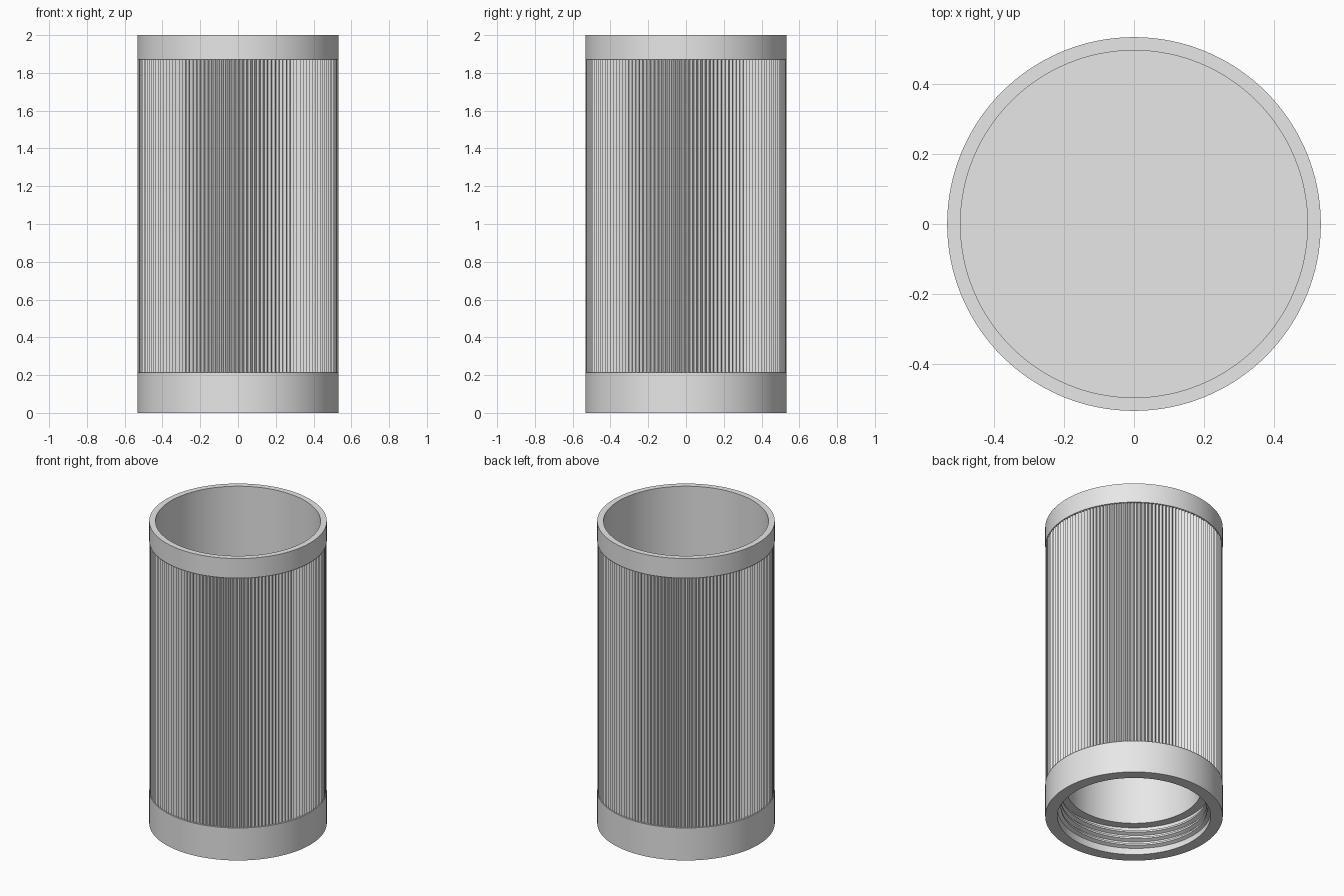
import bpy, bmesh
from math import pi, cos, sin, radians
from mathutils import Vector

if "Cube" in bpy.data.objects:
    bpy.data.objects.remove(bpy.data.objects["Cube"], do_unlink=True)

grey = bpy.data.materials.new("light grey")
grey.use_nodes = True
grey.diffuse_color = (0.8, 0.8, 0.8, 1)
grey.node_tree.nodes["Principled BSDF"].inputs["Base Color"].default_value = grey.diffuse_color


def finish(name, bm, smooth_angle=None):
    mesh = bpy.data.meshes.new(name)
    bm.to_mesh(mesh)
    bm.free()
    mesh.materials.append(grey)
    obj = bpy.data.objects.new(name, mesh)
    bpy.context.collection.objects.link(obj)
    if smooth_angle:
        bpy.ops.object.select_all(action='DESELECT')
        obj.select_set(True)
        bpy.context.view_layer.objects.active = obj
        bpy.ops.object.shade_smooth_by_angle(angle=radians(smooth_angle))
    return obj


def polar(radius, angle, z):
    return Vector((radius * cos(angle), radius * sin(angle), z))


def lathe(name, profile, steps=128):
    bm = bmesh.new()
    verts = [bm.verts.new((r, 0, z)) for r, z in profile]
    edges = [bm.edges.new(pair) for pair in zip(verts, verts[1:])]
    bmesh.ops.spin(bm, geom=verts + edges, cent=(0, 0, 0), axis=(0, 0, 1),
                   angle=2 * pi, steps=steps)
    bmesh.ops.remove_doubles(bm, verts=bm.verts[:], dist=0.0001)
    bmesh.ops.recalc_face_normals(bm, faces=bm.faces[:])
    return finish(name, bm, 30)


OUTER, CUP, SOCKET, BORE = 0.533, 0.495, 0.46, 0.405
GRIP_LOW, GRIP_HIGH, GRIP_ROOT, GRIP_TIP = 0.215, 1.87, 0.515, 0.531

# Tube with plain end bands, a dividing floor, and a stepped bore below
lathe("tube_body", [
    (0, 1.05), (CUP, 1.05), (CUP, 2), (OUTER, 2), (OUTER, GRIP_HIGH),
    (GRIP_ROOT, GRIP_HIGH), (GRIP_ROOT, GRIP_LOW), (OUTER, GRIP_LOW), (OUTER, 0),
    (SOCKET, 0), (SOCKET, 0.185), (BORE, 0.185), (BORE, 0.95), (0, 0.95)])

# Fine vertical ridges around the grip
ridges = 150
bm = bmesh.new()
columns = []
for i in range(ridges * 2):
    radius = GRIP_TIP if i % 2 else GRIP_ROOT + 0.002
    angle = pi * i / ridges
    columns.append([bm.verts.new(polar(radius, angle, z)) for z in (GRIP_LOW, GRIP_HIGH)])
for a, b in zip(columns, columns[1:] + columns[:1]):
    bm.faces.new((a[0], b[0], b[1], a[1]))
finish("ridged_grip", bm)

# Helical thread inside the lower socket
turns, pitch, per_turn = 3, 0.045, 96
tooth = [(SOCKET + 0.002, -0.017), (0.438, -0.006), (0.438, 0.006), (SOCKET + 0.002, 0.017)]
bm = bmesh.new()
rings = []
for i in range(turns * per_turn + 1):
    turn = i / per_turn
    rings.append([bm.verts.new(polar(r, 2 * pi * turn, 0.03 + pitch * turn + dz))
                  for r, dz in tooth])
for a, b in zip(rings, rings[1:]):
    for j in range(len(tooth)):
        k = (j + 1) % len(tooth)
        bm.faces.new((a[j], a[k], b[k], b[j]))
bm.faces.new(rings[0])
bm.faces.new(rings[-1])
bmesh.ops.recalc_face_normals(bm, faces=bm.faces[:])
finish("socket_thread", bm, 30)
